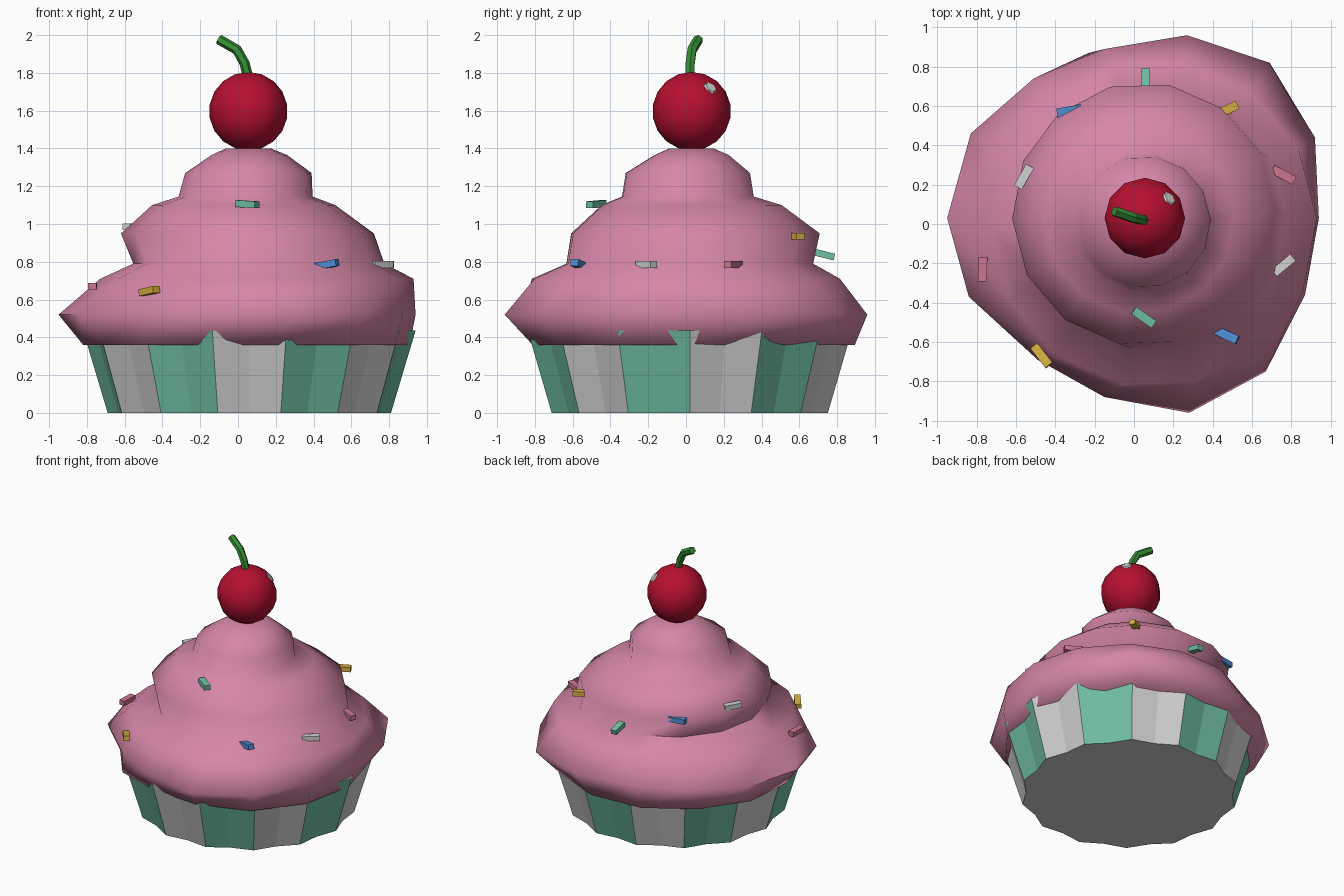
import bpy, bmesh, math
from mathutils import Vector, Euler

if "Cube" in bpy.data.objects:
    bpy.data.objects.remove(bpy.data.objects["Cube"])


def mat(name, r, g, b):
    m = bpy.data.materials.new(name)
    m.diffuse_color = (r, g, b, 1)
    m.use_nodes = True
    m.node_tree.nodes["Principled BSDF"].inputs["Base Color"].default_value = m.diffuse_color
    return m


MINT = mat("mint", .16, .52, .36)
WHITE = mat("white", .64, .64, .64)
ICING = mat("pink_icing", .67, .24, .39)
RED = mat("cherry_red", .47, .005, .03)
GREEN = mat("stem_green", .035, .27, .035)
BLUE = mat("sprinkle_blue", .08, .27, .66)
YELLOW = mat("sprinkle_yellow", .66, .42, .05)
ROSE = mat("sprinkle_rose", .60, .18, .28)


def finish(bm, name, *mats, smooth=None):
    bmesh.ops.recalc_face_normals(bm, faces=bm.faces)
    me = bpy.data.meshes.new(name)
    bm.to_mesh(me)
    bm.free()
    ob = bpy.data.objects.new(name, me)
    bpy.context.collection.objects.link(ob)
    for m in mats:
        me.materials.append(m)
    if smooth:
        bpy.ops.object.select_all(action='DESELECT')
        ob.select_set(True)
        bpy.context.view_layer.objects.active = ob
        bpy.ops.object.shade_smooth_by_angle(angle=math.radians(smooth))
    return ob


def loft(bm, rings):
    """Skin a stack of closed rings, capping both ends."""
    loops = [[bm.verts.new(p) for p in ring] for ring in rings]
    n = len(loops[0])
    sides = []
    for a, b in zip(loops, loops[1:]):
        for i in range(n):
            j = (i + 1) % n
            f = bm.faces.new((a[i], a[j], b[j], b[i]))
            sides.append((i, f))
    bm.faces.new(loops[0][::-1])
    bm.faces.new(loops[-1])
    return sides


# Pleated paper cup: 14 panels, each pinched inward along its middle
def cup_ring(z, r, pinch):
    pts = []
    for i in range(28):
        a = math.pi * i / 14
        rr = r if i % 2 == 0 else r * pinch
        pts.append((.06 + rr * math.cos(a), .02 + rr * math.sin(a), z))
    return pts


bm = bmesh.new()
sides = loft(bm, [cup_ring(0, .75, .95), cup_ring(.435, .88, .95)])
for f in bm.faces:
    f.material_index = 1
for i, f in sides:
    f.material_index = (i // 2) % 2       # alternate white / mint panels
for i, f in sides:
    f.material_index = 1 if (i // 2) % 2 == 0 else 0
finish(bm, "paper_cup", MINT, WHITE)

# Frosting: uneven lower tier, then two rounder tiers stacked on top
N = 14
ANG = [math.radians(2) + 2 * math.pi * i / N for i in range(N)]
hem = [.91, .89, .91, .91, .90, .87, .86, .82, .82, .84, .80, .84, .90, .91]
brim = [(.94, .03), (.92, .44), (.69, .82), (.27, .96), (-.15, .89), (-.51, .74), (-.83, .46),
        (-.95, .03), (-.84, -.37), (-.49, -.69), (-.15, -.88), (.28, -.96), (.67, -.75), (.87, -.36)]
rings = [[(r * math.cos(a), r * math.sin(a), .36) for r, a in zip(hem, ANG)],
         [(x, y, .52) for x, y in brim]]
for z, cx, cy, r in [(.71, .10, 0, .83), (.79, .11, .02, .665), (.95, .05, .05, .67),
                     (1.10, .03, .03, .485), (1.145, .04, .01, .355), (1.27, .055, .01, .335),
                     (1.365, .06, .03, .20), (1.40, .055, .03, .12)]:
    rings.append([(cx + r * math.cos(a), cy + r * math.sin(a), z) for a in ANG])
bm = bmesh.new()
loft(bm, rings)
finish(bm, "frosting", ICING, smooth=80)

# Cherry
CHERRY = Vector((.055, .03, 1.597))
bm = bmesh.new()
bmesh.ops.create_uvsphere(bm, u_segments=12, v_segments=9, radius=.208)
bmesh.ops.translate(bm, verts=bm.verts, vec=CHERRY)
finish(bm, "cherry", RED, smooth=80)

# Small shine plate on the cherry
d = Vector((.125, .10, .125)).normalized()
bm = bmesh.new()
bmesh.ops.create_cone(bm, cap_ends=True, segments=6, radius1=.04, radius2=.032, depth=.009)
bmesh.ops.rotate(bm, verts=bm.verts, matrix=d.to_track_quat('Z', 'Y').to_matrix())
bmesh.ops.translate(bm, verts=bm.verts, vec=CHERRY + d * .204)
finish(bm, "cherry_shine", WHITE)

# Bent stem: hexagonal section swept along a short path
path = [Vector(p) for p in [(.055, .02, 1.77), (.035, .022, 1.85), (-.005, .032, 1.922), (-.10, .065, 1.977)]]
rings = []
for i, p in enumerate(path):
    t = (path[min(i + 1, 3)] - path[max(i - 1, 0)]).normalized()
    u = t.cross(Vector((0, 1, 0))).normalized()
    v = t.cross(u)
    rings.append([p + .027 * (u * math.cos(k * math.pi / 3) + v * math.sin(k * math.pi / 3)) for k in range(6)])
bm = bmesh.new()
loft(bm, rings)
finish(bm, "stem", GREEN)

# Sprinkles: colour, x, y, z, heading, pitch (degrees)
SPRINKLES = [
    (MINT, .06, .725, .84, 90, 14), (BLUE, -.33, .575, .945, 10, 0),
    (YELLOW, .47, .58, .935, 25, 0), (ROSE, .76, .25, .785, -28, 0),
    (WHITE, -.56, .24, .985, 60, 0), (WHITE, .76, -.21, .785, 40, 0),
    (BLUE, .47, -.565, .785, -25, -10), (MINT, .05, -.475, 1.105, -35, 3),
    (YELLOW, -.47, -.67, .645, -52, -8), (ROSE, -.77, -.23, .67, 88, 0),
]
for k, (m, x, y, z, yaw, pitch) in enumerate(SPRINKLES):
    bm = bmesh.new()
    bmesh.ops.create_cube(bm, size=1)
    bmesh.ops.scale(bm, verts=bm.verts, vec=(.125, .045, .036))
    rot = Euler((0, math.radians(pitch), math.radians(yaw))).to_matrix()
    bmesh.ops.rotate(bm, verts=bm.verts, matrix=rot)
    bmesh.ops.translate(bm, verts=bm.verts, vec=(x, y, z))
    finish(bm, f"sprinkle_{k + 1}", m)
